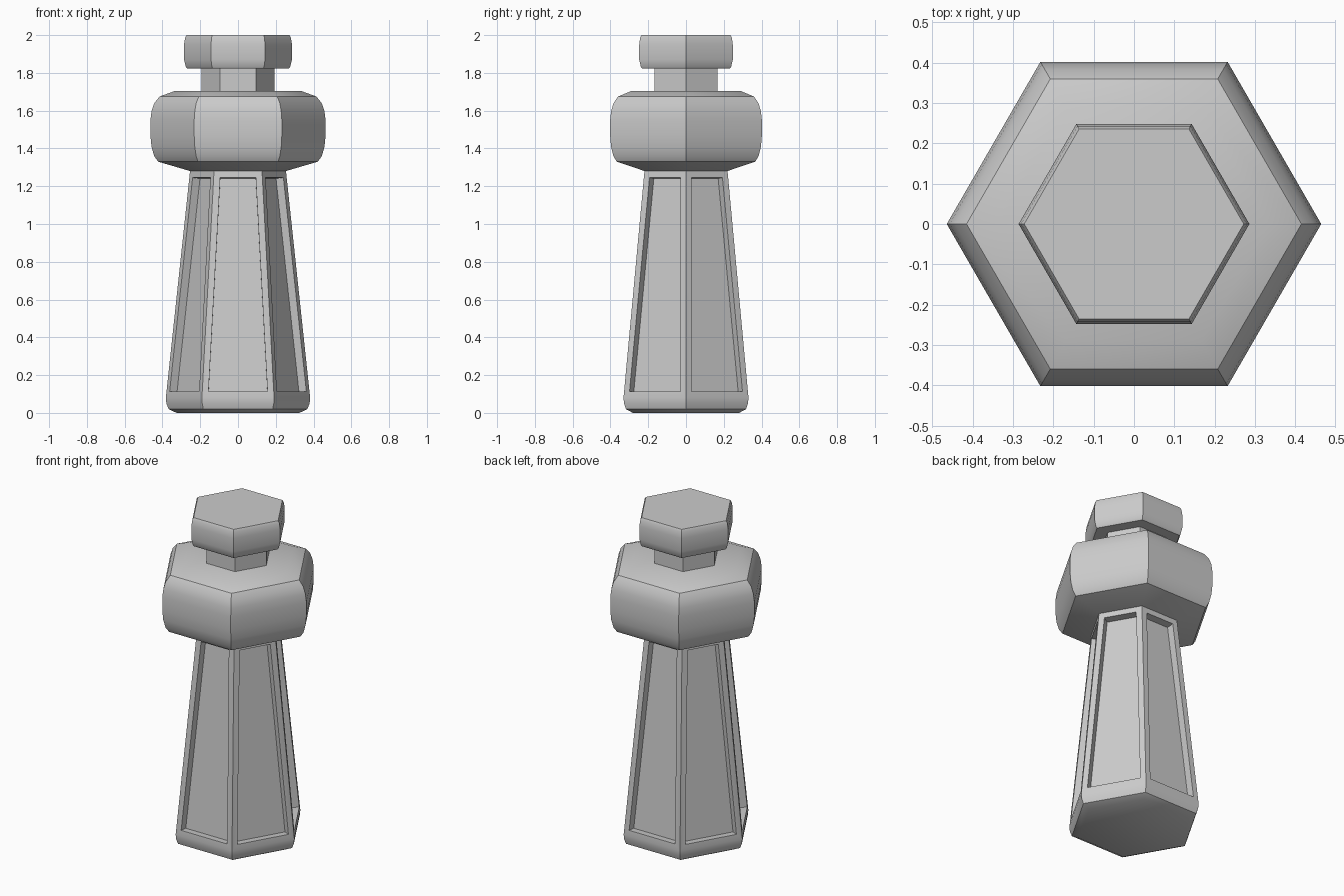
import bpy, bmesh
from math import cos, sin, pi, radians

if "Cube" in bpy.data.objects:
    bpy.data.objects.remove(bpy.data.objects["Cube"])


def hex_loft(name, profile, panel_band=None):
    """Six-sided solid from (corner radius, height) pairs; one band may get sunken panels."""
    bm = bmesh.new()
    rings = [[bm.verts.new((r * cos(i * pi / 3), r * sin(i * pi / 3), z)) for i in range(6)]
             for r, z in profile]
    bm.faces.new(rings[0][::-1])
    bm.faces.new(rings[-1])
    panels = []
    for b, (lo, hi) in enumerate(zip(rings, rings[1:])):
        for i in range(6):
            j = (i + 1) % 6
            f = bm.faces.new((lo[i], lo[j], hi[j], hi[i]))
            if b == panel_band:
                panels.append(f)
    bm.normal_update()
    if panels:
        # frame around each panel, then push the panel straight in
        bmesh.ops.inset_individual(bm, faces=panels, thickness=0.048)
        bm.normal_update()
        bmesh.ops.inset_individual(bm, faces=panels, thickness=0.0005, depth=-0.045)
    mesh = bpy.data.meshes.new(name)
    bm.to_mesh(mesh)
    bm.free()
    obj = bpy.data.objects.new(name, mesh)
    bpy.context.collection.objects.link(obj)
    bpy.ops.object.select_all(action='DESELECT')
    obj.select_set(True)
    bpy.context.view_layer.objects.active = obj
    bpy.ops.object.shade_smooth_by_angle(angle=radians(30))
    return obj


# Tapered shaft with rounded foot and a sunken panel on every side
hex_loft("shaft", [(0.325, 0), (0.367, 0.02), (0.379, 0.05), (0.382, 0.08), (0.254, 1.28)],
         panel_band=3)

# Wide collar with a flared underside and rounded shoulders
hex_loft("collar", [(0.252, 1.28), (0.423, 1.33), (0.444, 1.36), (0.458, 1.41), (0.464, 1.47),
                    (0.464, 1.55), (0.457, 1.60), (0.443, 1.64), (0.415, 1.675), (0.335, 1.704)])

# Narrow neck
hex_loft("neck", [(0.192, 1.70), (0.192, 1.83)])

# Head cap with softened rims
hex_loft("cap", [(0.268, 1.823), (0.276, 1.832), (0.286, 1.87), (0.286, 1.95),
                 (0.28, 1.987), (0.272, 2.0)])
